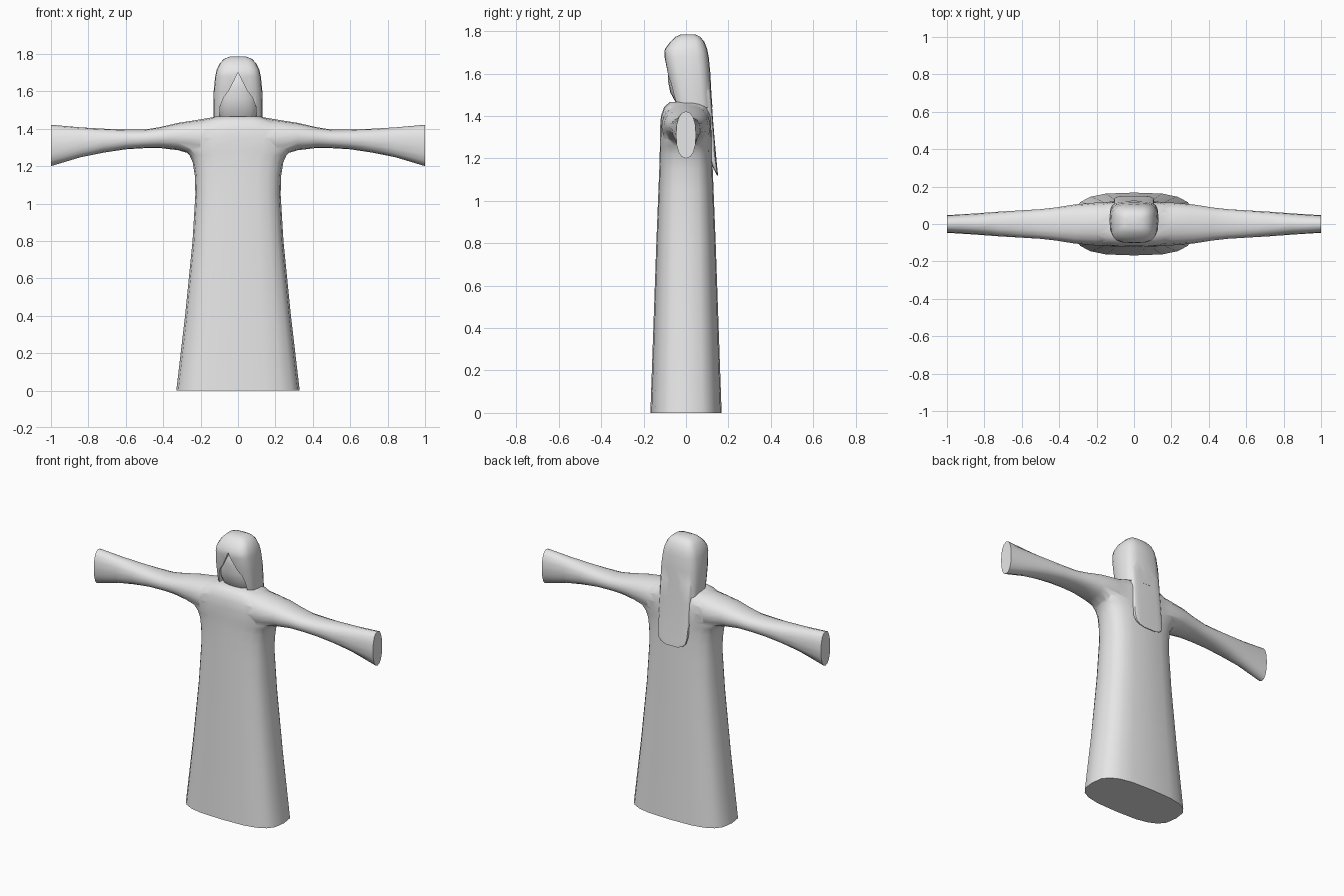
import bpy, bmesh, math

cube = bpy.data.objects.get("Cube")
if cube:
    bpy.data.objects.remove(cube, do_unlink=True)

cloth = bpy.data.materials.new("light_grey")
cloth.use_nodes = True
GREY = (0.8, 0.8, 0.8, 1)
cloth.diffuse_color = GREY
cloth.node_tree.nodes["Principled BSDF"].inputs["Base Color"].default_value = GREY


def finish(name, bm):
    bmesh.ops.recalc_face_normals(bm, faces=bm.faces)
    me = bpy.data.meshes.new(name)
    bm.to_mesh(me)
    bm.free()
    me.materials.append(cloth)
    ob = bpy.data.objects.new(name, me)
    bpy.context.collection.objects.link(ob)
    return ob


def loft(name, rings, power, axis="z", sides=20):
    """Skin rounded rings (position, centre, half_1, half_2) along an axis.
    Along z: centre is y, halves are x and y. Along x: centre is z, halves are z and y."""
    bm = bmesh.new()
    loops = []
    for pos, mid, ha, hb in rings:
        loop = []
        for i in range(sides):
            t = 2 * math.pi * i / sides
            c, s = math.cos(t), math.sin(t)
            u = math.copysign(abs(c) ** (2 / power), c) * ha
            v = math.copysign(abs(s) ** (2 / power), s) * hb
            co = (u, mid + v, pos) if axis == "z" else (pos, v, mid + u)
            loop.append(bm.verts.new(co))
        loops.append(loop)
    for a, b in zip(loops, loops[1:]):
        for i in range(sides):
            j = (i + 1) % sides
            bm.faces.new((a[i], a[j], b[j], b[i]))
    bm.faces.new(loops[0])
    bm.faces.new(loops[-1])
    return finish(name, bm)


def combine(target, other, operation):
    """Apply a boolean and remove the second object."""
    mod = target.modifiers.new("combine", "BOOLEAN")
    mod.operation = operation
    mod.solver = "EXACT"
    mod.object = other
    bpy.context.view_layer.objects.active = target
    bpy.ops.object.modifier_apply(modifier=mod.name)
    bpy.data.objects.remove(other, do_unlink=True)


def smooth(ob, degrees):
    bpy.ops.object.select_all(action="DESELECT")
    ob.select_set(True)
    bpy.context.view_layer.objects.active = ob
    bpy.ops.object.shade_smooth_by_angle(angle=math.radians(degrees))


# Robe: flared skirt, narrow waist, spreading under the arms
robe = loft("robe", [
    (0.00, 0, 0.330, 0.168), (0.40, 0, 0.283, 0.154), (0.80, 0, 0.243, 0.140),
    (1.05, 0, 0.228, 0.130), (1.15, 0, 0.231, 0.126), (1.22, 0, 0.242, 0.124),
    (1.26, 0, 0.260, 0.123), (1.29, 0, 0.290, 0.123), (1.35, 0, 0.290, 0.122),
    (1.40, 0, 0.250, 0.118), (1.44, 0, 0.190, 0.104), (1.465, 0, 0.120, 0.078),
], 3)

# Sleeves: one tube through the shoulders, flaring to tall cuffs
half = [  # x, top z, bottom z, half depth
    (0.10, 1.467, 1.25, 0.112), (0.20, 1.450, 1.25, 0.115), (0.32, 1.431, 1.285, 0.104),
    (0.42, 1.408, 1.297, 0.088), (0.50, 1.395, 1.296, 0.079), (0.60, 1.395, 1.290, 0.073),
    (0.72, 1.400, 1.272, 0.066), (0.84, 1.407, 1.248, 0.057), (1.00, 1.421, 1.200, 0.047),
]
right = [(-x, (t + b) / 2, (t - b) / 2, d) for x, t, b, d in reversed(half)]
left = [(x, (t + b) / 2, (t - b) / 2, d) for x, t, b, d in half]
sleeves = loft("sleeves", right + left, 2.3, axis="x", sides=16)
combine(robe, sleeves, "UNION")
smooth(robe, 55)

# Hood: rounded block leaning forward at the brow
hood = loft("hood", [
    (1.44, 0.035, 0.130, 0.090), (1.50, 0.026, 0.132, 0.094), (1.60, 0.0135, 0.130, 0.1015),
    (1.68, 0.0025, 0.122, 0.1045), (1.715, 0.000, 0.114, 0.100), (1.75, 0.006, 0.097, 0.080),
    (1.773, 0.009, 0.075, 0.058), (1.785, 0.010, 0.045, 0.032),
], 3.4)

# Hood tail: flat rounded flap hanging down the back
tail = loft("hood_tail", [
    (1.118, 0.149, 0.045, 0.002), (1.130, 0.1455, 0.078, 0.0045), (1.150, 0.139, 0.098, 0.009),
    (1.190, 0.129, 0.106, 0.015), (1.300, 0.115, 0.108, 0.019), (1.400, 0.106, 0.108, 0.020),
    (1.520, 0.090, 0.108, 0.028), (1.580, 0.070, 0.090, 0.030),
], 4)
combine(hood, tail, "UNION")

# Pointed face opening cut into the front of the hood
side = [(0.022, 1.655), (0.048, 1.605), (0.078, 1.565), (0.095, 1.52), (0.105, 1.40)]
outline = [(0, 1.70)] + side + [(-x, z) for x, z in reversed(side)]
bm = bmesh.new()
face = bm.faces.new([bm.verts.new((x, -0.2, z)) for x, z in outline])
ext = bmesh.ops.extrude_face_region(bm, geom=[face])
bmesh.ops.translate(bm, vec=(0, 0.2, 0),
                    verts=[g for g in ext["geom"] if isinstance(g, bmesh.types.BMVert)])
cutter = finish("face_opening_cutter", bm)
cutter.hide_render = True
combine(hood, cutter, "DIFFERENCE")
smooth(hood, 50)

# Face: smooth form filling the opening, receding at the chin
face_form = loft("face", [
    (1.43, 0.02, 0.085, 0.050), (1.47, 0.01, 0.100, 0.062), (1.51, 0.00, 0.106, 0.074),
    (1.56, 0.00, 0.106, 0.084), (1.61, 0.00, 0.100, 0.086), (1.66, 0.00, 0.085, 0.086),
    (1.71, 0.01, 0.060, 0.070),
], 2.3)
smooth(face_form, 50)
